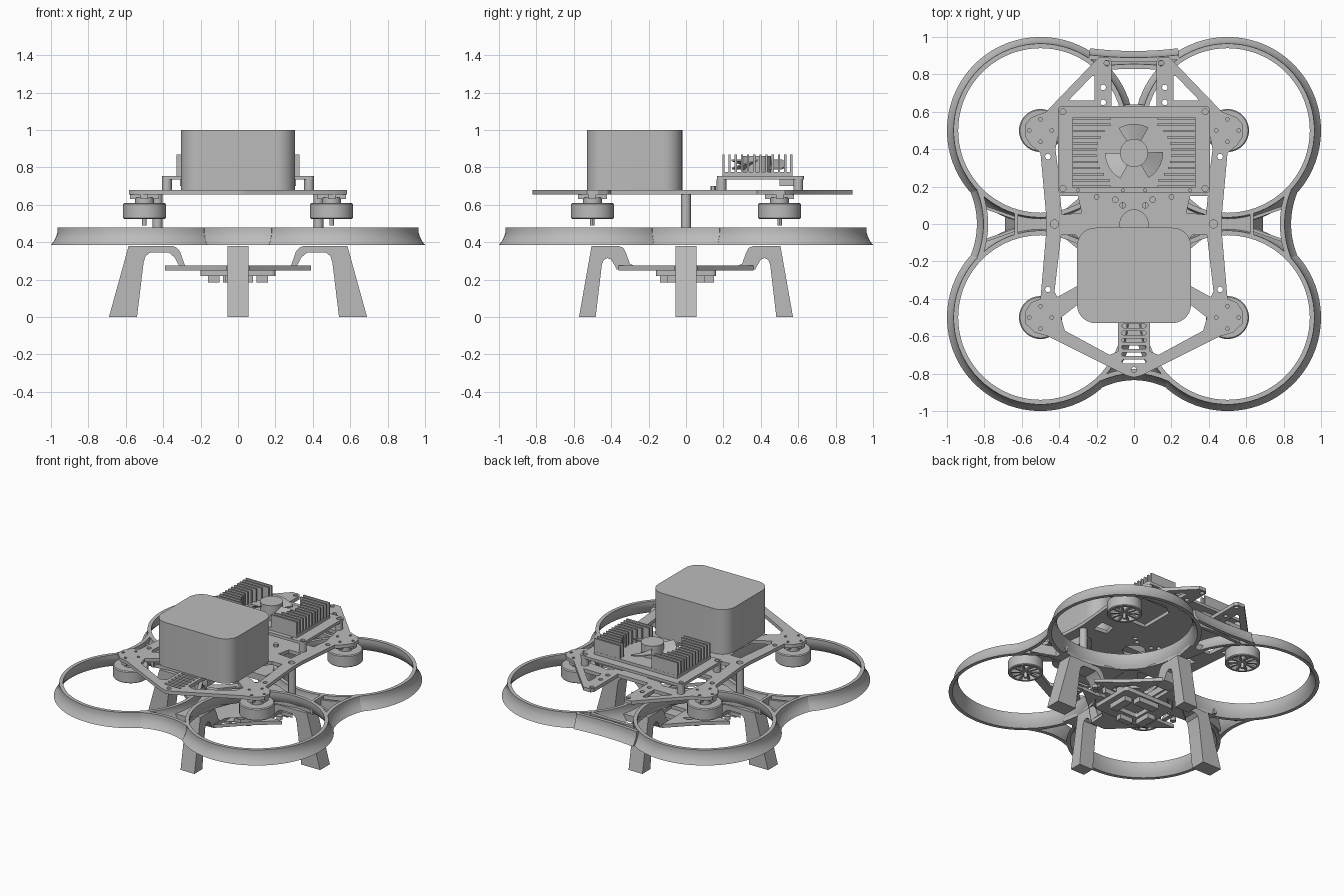
import bpy, bmesh, math
from mathutils import Matrix, Vector

if "Cube" in bpy.data.objects:
    bpy.data.objects.remove(bpy.data.objects["Cube"], do_unlink=True)

GREY = (0.5, 0.5, 0.5, 1)
mat = bpy.data.materials.new("plain grey")
mat.use_nodes = True
mat.diffuse_color = GREY
mat.node_tree.nodes["Principled BSDF"].inputs["Base Color"].default_value = GREY
parts = []


def finish(name, bm):
    bmesh.ops.remove_doubles(bm, verts=bm.verts, dist=1e-5)
    bmesh.ops.recalc_face_normals(bm, faces=bm.faces)
    me = bpy.data.meshes.new(name)
    bm.to_mesh(me)
    bm.free()
    me.materials.append(mat)
    ob = bpy.data.objects.new(name, me)
    bpy.context.collection.objects.link(ob)
    parts.append(ob)
    return ob


def cyl(bm, x, y, z0, z1, r, seg=24):
    bmesh.ops.create_cone(bm, cap_ends=True, segments=seg, radius1=r, radius2=r, depth=z1 - z0,
                          matrix=Matrix.Translation((x, y, (z0 + z1) / 2)))


def block(bm, x0, x1, y0, y1, z0, z1, turn=Matrix()):
    mid = Matrix.Translation(((x0 + x1) / 2, (y0 + y1) / 2, (z0 + z1) / 2))
    bmesh.ops.create_cube(bm, size=1, matrix=turn @ mid @ Matrix.Diagonal((x1 - x0, y1 - y0, z1 - z0, 1)))


def sweep(bm, frames, profile, cyclic=True):
    """Carry a closed (outward, z) profile along frames of (origin, outward direction)."""
    rows = [[bm.verts.new((*(o + d * r), z)) for r, z in profile] for o, d in frames]
    n = len(profile)
    for i in range(len(rows) - (not cyclic)):
        a, b = rows[i], rows[(i + 1) % len(rows)]
        for j in range(n):
            bm.faces.new((a[j], a[(j + 1) % n], b[(j + 1) % n], b[j]))
    if not cyclic:
        bm.faces.new(rows[0])
        bm.faces.new(rows[-1])


def lathe(bm, x, y, profile, seg=64):
    turns = [math.tau * i / seg for i in range(seg)]
    sweep(bm, [(Vector((x, y)), Vector((math.cos(t), math.sin(t)))) for t in turns], profile)


def plate(name, loops, z0, z1):
    """Flat sheet: the first loop is the outline, the others are holes."""
    cu = bpy.data.curves.new(name, 'CURVE')
    cu.dimensions, cu.fill_mode, cu.extrude = '2D', 'BOTH', (z1 - z0) / 2
    for loop in loops:
        sp = cu.splines.new('POLY')
        sp.points.add(len(loop) - 1)
        for p, (x, y) in zip(sp.points, loop):
            p.co = (x, y, 0, 1)
        sp.use_cyclic_u = True
    ob = bpy.data.objects.new(name, cu)
    bpy.context.collection.objects.link(ob)
    dg = bpy.context.evaluated_depsgraph_get()
    me = bpy.data.meshes.new_from_object(ob.evaluated_get(dg))
    bm = bmesh.new()
    bm.from_mesh(me)
    bmesh.ops.translate(bm, verts=bm.verts, vec=(0, 0, (z0 + z1) / 2))
    bpy.data.objects.remove(ob, do_unlink=True)
    bpy.data.meshes.remove(me)
    return finish(name, bm)


def circle(x, y, r, seg=16):
    return [(x + r * math.cos(math.tau * i / seg), y + r * math.sin(math.tau * i / seg)) for i in range(seg)]


def rounded(x0, x1, y0, y1, r, seg=6):
    corners = [(x1 - r, y1 - r), (x0 + r, y1 - r), (x0 + r, y0 + r), (x1 - r, y0 + r)]
    return [(cx + r * math.cos(a), cy + r * math.sin(a)) for k, (cx, cy) in enumerate(corners)
            for a in [(k + i / seg) * math.pi / 2 for i in range(seg + 1)]]


def flip(pts):
    return [(-x, y) for x, y in pts]


def both(loops):
    return loops + [flip(l) for l in loops]


CORNERS = [(sx * 0.5, sy * 0.5) for sx in (1, -1) for sy in (1, -1)]

# Four flared propeller ducts
RIM = [(.5, .385), (.485, .405), (.472, .43), (.465, .455), (.465, .48),
       (.44, .48), (.44, .455), (.447, .43), (.46, .405), (.475, .385)]
bm = bmesh.new()
for x, y in CORNERS:
    lathe(bm, x, y, RIM, 72)
finish("propeller_ducts", bm)

# Curved walls joining neighbouring ducts
bm = bmesh.new()
wall = [(r - .465, z) for r, z in RIM]
for angle, mid, end, w in [(0, .805, .84, .18), (180, .805, .84, .18), (270, .8, .84, .18),
                           (90, .89, .905, .24), (90, .855, .845, .17)]:
    a = math.radians(angle)
    out, side = Vector((math.cos(a), math.sin(a))), Vector((-math.sin(a), math.cos(a)))
    frames = []
    for i in range(17):
        u = i / 8 - 1
        tilt = 2 * (end - mid) * u / w
        frames.append((out * (mid + (end - mid) * u * u) + side * w * u, (out - side * tilt).normalized()))
    sweep(bm, frames, wall, cyclic=False)
finish("duct_bridges", bm)

# Waisted arms between the ducts, with a cross bar and struts
arm = [(.17, .1), (.25, .1), (.35, .06), (.5, .035), (.64, .06)]
arm += [(u, -v) for u, v in reversed(arm)]
for k, side in enumerate(("left", "back", "right", "front")):
    c, s = round(math.cos(k * math.pi / 2)), round(math.sin(k * math.pi / 2))
    plate(side + "_duct_arm", [[(u * c - v * s, u * s + v * c) for u, v in arm]], .385, .43)
bm = bmesh.new()
for s in (1, -1):
    block(bm, *sorted((s * .62, s * .64)), -.07, .07, .39, .48)
    for t in (1, -1):
        turn = Matrix.Translation((s * .63, t * .03, 0)) @ Matrix.Rotation(math.atan2(t * .06, s * .17), 4, 'Z')
        block(bm, 0, .18, -.008, .008, .39, .46, turn)
finish("arm_struts", bm)

# Bent landing legs, two shapes
SIDE_LEG = [(.69, 0), (.54, 0), (.505, .29), (.495, .325), (.47, .345), (.37, .345), (.34, .32),
            (.31, .265), (.28, .265), (.31, .35), (.33, .373), (.35, .38), (.585, .38)]
END_LEG = [(.572, 0), (.483, 0), (.45, .28), (.44, .305), (.42, .315), (.4, .308), (.37, .255), (.35, .25),
           (.28, .25), (.28, .275), (.3, .285), (.32, .34), (.335, .37), (.36, .38), (.505, .38)]
for k, side in enumerate(("left", "back", "right", "front")):
    bm = bmesh.new()
    a = k * math.pi / 2
    out, across = Vector((math.cos(a), math.sin(a))), Vector((-math.sin(a), math.cos(a)))
    sweep(bm, [(across * s * .055, out) for s in (-1, 1)], END_LEG if k % 2 else SIDE_LEG, cyclic=False)
    finish(side + "_leg", bm)

# Lower tray and the circuit board under it
quarter = [(.39, .06), (.22, .2), (.06, .36)]
half = quarter + [(x, -y) for x, y in reversed(quarter)]
window = [(.11, .2), (.16, .2), (.24, .1), (.24, .05), (.2, .05), (.2, .12)]
plate("lower_tray", [half + flip(reversed(half)), rounded(-.1, .1, -.08, .08, .02)]
      + both([window, [(x, -y) for x, y in window], circle(.33, 0, .02)]), .25, .275)
plate("lower_board", [rounded(-.2, .2, -.16, .16, .02), rounded(-.085, .085, -.075, .075, .01)], .22, .25)
bm = bmesh.new()
for x0, x1, y0, y1 in [(-.16, -.1, -.1, .02), (.1, .16, -.05, .1), (-.08, .08, .09, .15), (-.07, .03, -.14, -.1)]:
    block(bm, x0, x1, y0, y1, .185, .225)
finish("board_connectors", bm)

# Main frame plate with cut windows and screw holes
edge = [(0, .6), (.12, .6), (.12, .87), (.135, .89), (.19, .89), (.21, .87), (.47, .6), (.55, .57), (.583, .53),
        (.583, .47), (.55, .42), (.5, .38), (.47, .05), (.47, -.05), (.5, -.4), (.55, -.42), (.583, -.47),
        (.583, -.53), (.53, -.58), (.46, -.6), (.04, -.81), (0, -.82)]
edge += [p for p in flip(reversed(edge)) if p[0] < 0]
windows = [[(.21, .66), (.21, .79), (.225, .79), (.35, .66)],
           [(.14, .28), (.14, .52), (.22, .58), (.39, .56), (.42, .4), (.405, .28)],
           [(.28, .06), (.3, .15), (.395, .15), (.385, .05)],
           [(.39, -.06), (.31, -.06), (.2, -.2), (.3, -.33), (.41, -.39), (.425, -.36)],
           [(.39, -.5), (.3, -.43), (.1, -.48), (.085, -.52), (.085, -.68), (.13, -.7), (.37, -.57)]]
holes = [circle(x, y, .015) for x, y in [(.145, .86), (.165, .73), (.165, .65), (.46, .36), (.46, -.35),
                                         (.06, .1), (.1, .13)]]
holes.append(circle(.425, 0, .022))
for sy in (1, -1):
    holes += [circle(.5 + dx, sy * .5 + dy, .01, 10) for dx, dy in [(.06, 0), (-.06, 0), (0, .06), (0, -.06)]]
slots = [rounded(-.065, .065, y - .01, y + .01, .009, 3) for y in [-.545 - .038 * i for i in range(6)]]
plate("main_frame", [edge, circle(0, 0, .075, 32), circle(0, -.78, .015)] + slots + both(windows + holes), .655, .68)

# Posts between the ducts and the frame
bm = bmesh.new()
for s in (1, -1):
    cyl(bm, s * .43, 0, .41, .66, .026)
finish("frame_posts", bm)

# Hanging motors: mount, open bell with spokes, shaft
for i, (x, y) in enumerate(CORNERS):
    bm = bmesh.new()
    lathe(bm, x, y, [(.025, .61), (.109, .61), (.115, .604), (.115, .53), (.11, .525),
                     (.095, .525), (.095, .598), (.025, .598)], 40)
    cyl(bm, x, y, .525, .61, .032)
    cyl(bm, x, y, .49, .655, .012, 12)
    cyl(bm, x, y, .605, .64, .05)
    for k in range(10):
        turn = Matrix.Translation((x, y, 0)) @ Matrix.Rotation(math.tau * k / 10, 4, 'Z')
        block(bm, .025, .1, -.007, .007, .527, .54, turn)
        if k < 4:
            arm_turn = Matrix.Translation((x, y, 0)) @ Matrix.Rotation(math.pi / 2 * k, 4, 'Z')
            block(bm, 0, .078, -.02, .02, .632, .656, arm_turn)
    finish("motor_%d" % (i + 1), bm)

# Battery box
plate("battery_box", [rounded(-.305, .305, -.53, -.02, .1, 10)], .68, 1.0)

# Raised computer board on standoffs
CX, CY = .38, (.19, .6)
plate("computer_board", [rounded(-.405, .405, .165, .63, .02)]
      + both([circle(CX, y, .016) for y in CY] + [circle(.3, .18, .008, 8), circle(.06, .18, .008, 8)]), .735, .755)
bm = bmesh.new()
for s in (1, -1):
    for y in CY:
        lathe(bm, s * CX, y, [(.016, .68), (.026, .68), (.026, .735), (.016, .735)], 16)
    cyl(bm, s * .2, .145, .68, .7, .015, 12)
    block(bm, *sorted((s * .1, s * .31)), .5, .58, .7, .735)
finish("board_standoffs", bm)

# Heat sink with fins cut back around a round fan well
FAN_Y = .38
bm = bmesh.new()
block(bm, -.33, .33, .195, .57, .755, .775)
for i in range(12):
    y = .2 + i * .033
    inner = math.sqrt(max(.185 ** 2 - (y - FAN_Y) ** 2, 0))
    inner = max(inner, .11) + .015
    for s in (1, -1):
        block(bm, *sorted((s * inner, s * .33)), y - .006, y + .006, .77, .868)
finish("heat_sink", bm)

# Fan hub with three twisted blades
bm = bmesh.new()
cyl(bm, 0, FAN_Y, .77, .862, .075, 40)
for k in range(3):
    a0 = math.radians(120 * k + 60)
    frames = []
    for i in range(9):
        a = a0 + math.radians(62) * i / 8
        frames.append((Vector((0, FAN_Y)), Vector((math.cos(a), math.sin(a))), .79 + .045 * i / 8))
    rows = [[bm.verts.new((*(o + d * r), z + h)) for r, h in [(.07, 0), (.155, 0), (.155, .008), (.07, .008)]]
            for o, d, z in frames]
    for p, q in zip(rows, rows[1:]):
        for j in range(4):
            bm.faces.new((p[j], p[(j + 1) % 4], q[(j + 1) % 4], q[j]))
    bm.faces.new(rows[0])
    bm.faces.new(rows[-1])
finish("cooling_fan", bm)

# Smooth the round surfaces, keep hard edges
bpy.ops.object.select_all(action='DESELECT')
for ob in parts:
    ob.select_set(True)
bpy.context.view_layer.objects.active = parts[0]
bpy.ops.object.shade_smooth_by_angle(angle=math.radians(30))
